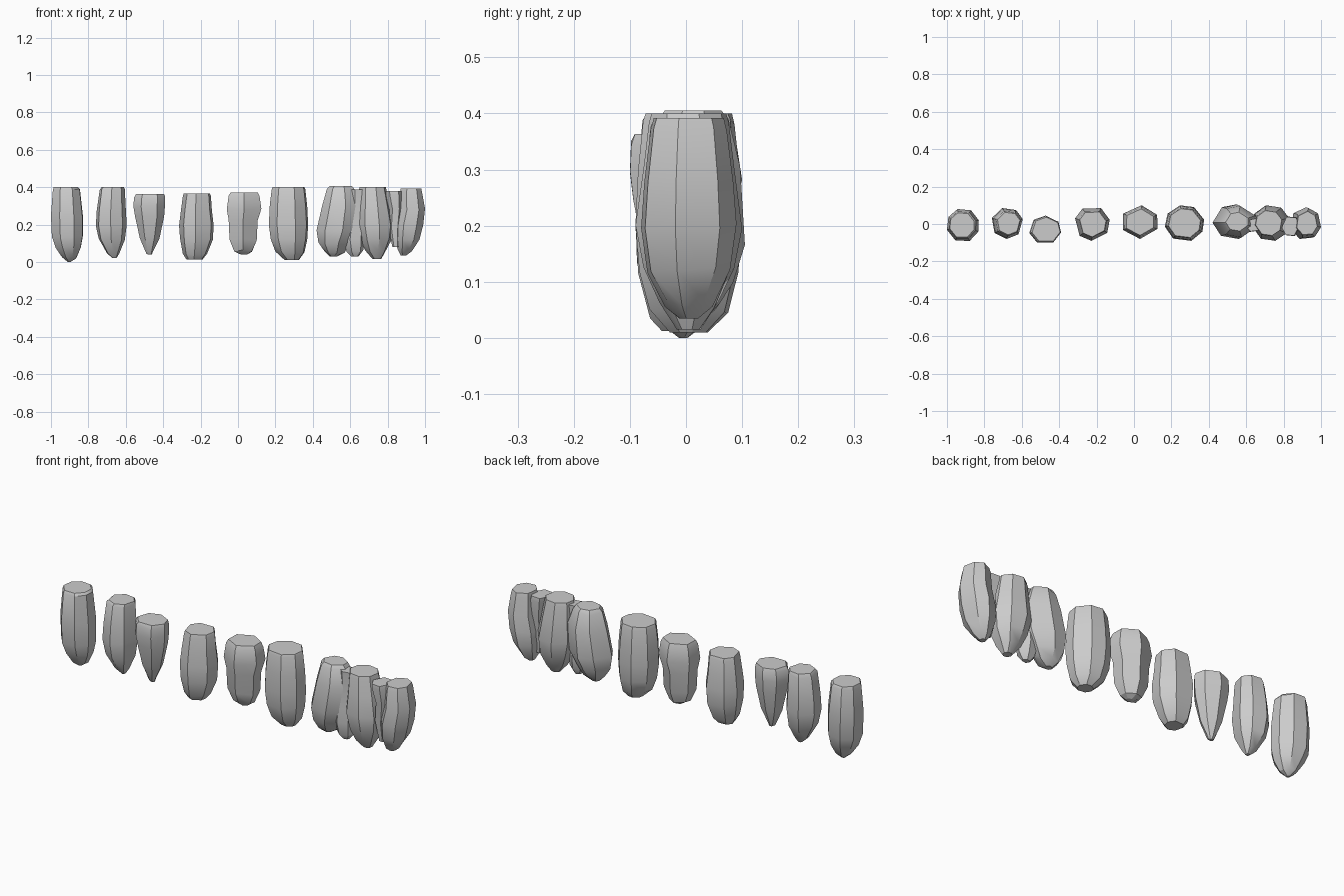
import bpy, bmesh, random
from math import cos, sin, pi, radians

random.seed(4)


def stone(name, sides, turn, y0, y1, rings):
    """Loft a chipped stone through rings of (z, left x, right x), top first."""
    # irregular outline stretched to fill -1..1 on both axes
    angs = [radians(turn) + 2 * pi * (i + random.uniform(-.12, .12)) / sides for i in range(sides)]
    us, vs = [cos(a) for a in angs], [sin(a) for a in angs]

    def fit(t):
        return [2 * (q - min(t)) / (max(t) - min(t)) - 1 for q in t]
    us, vs = fit(us), fit(vs)
    widest = max(r[2] - r[1] for r in rings)
    yc, ry = (y0 + y1) / 2, (y1 - y0) / 2
    bm = bmesh.new()
    loops = []
    for k, (z, x0, x1) in enumerate(rings):
        xc, rx = (x0 + x1) / 2, (x1 - x0) / 2
        s = 2 * rx / widest
        wob = .006 if 0 < k < len(rings) - 1 else 0
        loops.append([bm.verts.new((xc + rx * u, yc + ry * s * v,
                                    z + random.uniform(-wob, wob))) for u, v in zip(us, vs)])
    for a, b in zip(loops, loops[1:]):
        for i in range(sides):
            j = (i + 1) % sides
            bm.faces.new((a[i], b[i], b[j], a[j]))
    bm.faces.new(loops[0])
    bm.faces.new(loops[-1][::-1])
    bmesh.ops.recalc_face_normals(bm, faces=bm.faces)
    me = bpy.data.meshes.new(name)
    bm.to_mesh(me)
    bm.free()
    ob = bpy.data.objects.new(name, me)
    bpy.context.collection.objects.link(ob)
    bpy.ops.object.select_all(action='DESELECT')
    ob.select_set(True)
    bpy.context.view_layer.objects.active = ob
    bpy.ops.object.shade_smooth_by_angle(angle=radians(32))


# separate stones, left to right
stone("stone_1", 8, 20, -.09, .08, [(.40, -.985, -.855), (.385, -.99, -.845), (.25, -1, -.83),
      (.13, -.995, -.83), (.08, -.975, -.84), (.025, -.94, -.865), (.0, -.91, -.895)])
stone("stone_2", 7, 10, -.08, .085, [(.40, -.73, -.61), (.385, -.74, -.605), (.28, -.755, -.6),
      (.2, -.76, -.595), (.12, -.745, -.605), (.05, -.70, -.635), (.02, -.67, -.65)])
stone("stone_3", 7, 38, -.1, .045, [(.363, -.545, -.395), (.345, -.555, -.39), (.30, -.56, -.39),
      (.24, -.55, -.395), (.13, -.525, -.42), (.05, -.49, -.455), (.04, -.48, -.46)])
stone("stone_4", 7, 15, -.09, .085, [(.365, -.29, -.15), (.35, -.295, -.145), (.28, -.305, -.14),
      (.2, -.315, -.13), (.12, -.31, -.135), (.04, -.295, -.165), (.012, -.275, -.19)])
stone("stone_5", 6, 30, -.08, .1, [(.372, -.04, .105), (.35, -.05, .115), (.28, -.06, .125),
      (.22, -.05, .105), (.12, -.045, .1), (.06, -.02, .075), (.04, .015, .05)])
stone("stone_6", 8, 15, -.09, .1, [(.40, .185, .355), (.385, .18, .36), (.3, .17, .37),
      (.2, .165, .375), (.12, .175, .37), (.05, .2, .355), (.01, .25, .325)])

# crowded cluster at the right end
stone("stone_7", 7, 25, -.08, .105, [(.405, .49, .61), (.385, .475, .625), (.3, .45, .65),
      (.17, .42, .64), (.1, .43, .6), (.055, .46, .57), (.03, .49, .53)])
stone("stone_8", 8, 10, -.09, .1, [(.40, .65, .79), (.38, .645, .795), (.3, .64, .81),
      (.2, .63, .83), (.12, .65, .82), (.06, .68, .79), (.015, .72, .765)])
stone("stone_9", 7, 40, -.08, .09, [(.392, .87, .98), (.37, .865, .985), (.28, .86, 1.0),
      (.2, .84, .99), (.12, .84, .97), (.06, .855, .93), (.035, .87, .9)])

# small filler stones wedged between the clustered ones
stone("wedge_left", 6, 15, -.045, .035, [(.388, .595, .69), (.3, .6, .68), (.2, .575, .68),
      (.12, .565, .675), (.06, .58, .67), (.03, .605, .645)])
stone("wedge_right", 6, 0, -.065, .04, [(.38, .79, .885), (.36, .79, .89), (.28, .81, .885),
      (.18, .805, .875), (.08, .825, .865)])
